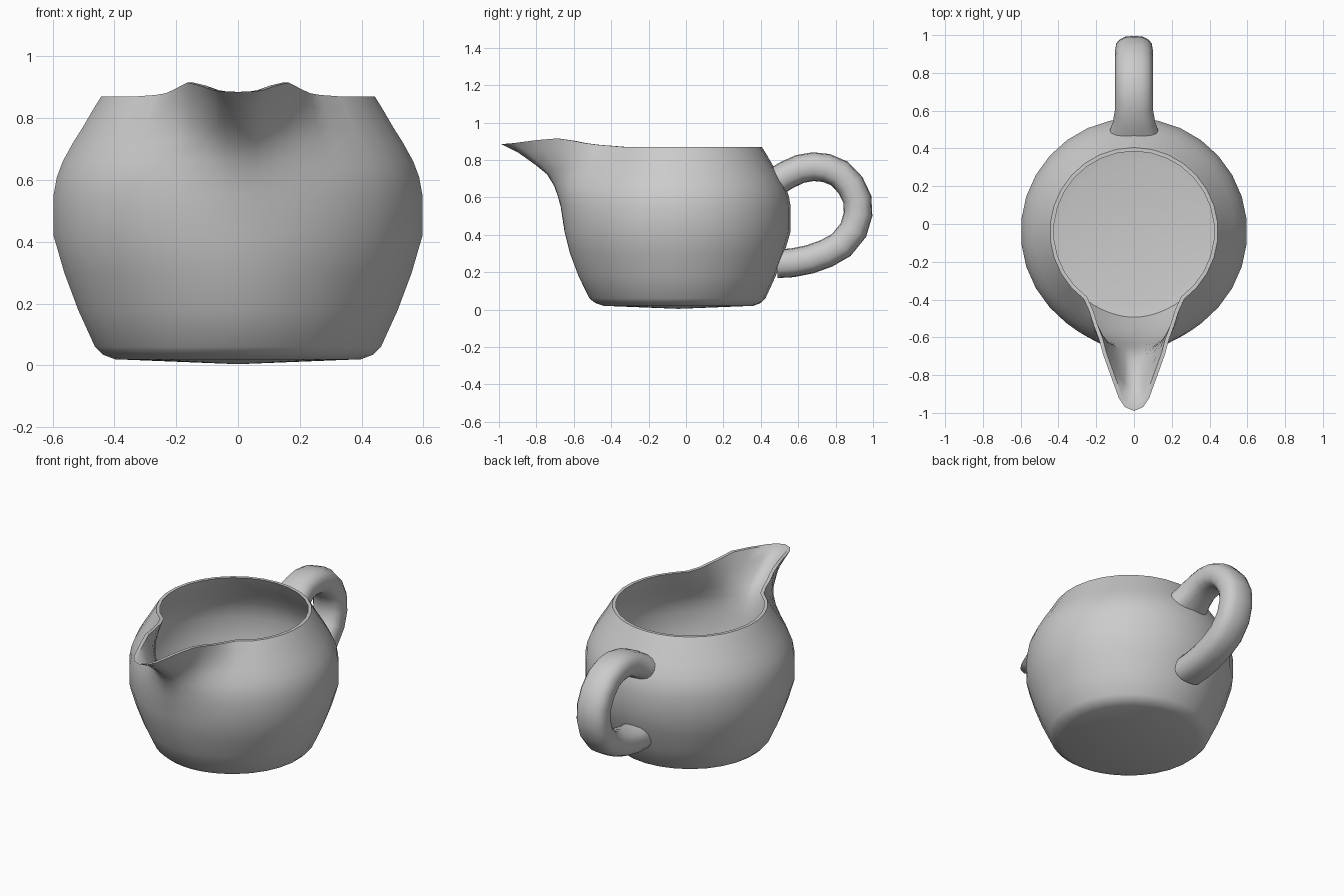
import bpy, bmesh
from math import sin, cos, radians, pi, exp, copysign
from mathutils import Vector

if "Cube" in bpy.data.objects:
    bpy.data.objects.remove(bpy.data.objects["Cube"])

CY = -0.04  # y of the body axis


def finish(bm, name, angle):
    bmesh.ops.recalc_face_normals(bm, faces=bm.faces)
    mesh = bpy.data.meshes.new(name)
    bm.to_mesh(mesh)
    bm.free()
    ob = bpy.data.objects.new(name, mesh)
    bpy.context.collection.objects.link(ob)
    bpy.ops.object.select_all(action='DESELECT')
    ob.select_set(True)
    bpy.context.view_layer.objects.active = ob
    bpy.ops.object.shade_smooth_by_angle(angle=radians(angle))
    return ob


def loft(bm, rings):
    loops = [[bm.verts.new(p) for p in ring] for ring in rings]
    for a, b in zip(loops, loops[1:]):
        n = len(a)
        for i in range(n):
            j = (i + 1) % n
            bm.faces.new((a[i], a[j], b[j], b[i]))
    return loops


def fan(bm, loop, point):
    c = bm.verts.new(point)
    for i in range(len(loop)):
        bm.faces.new((loop[i], loop[(i + 1) % len(loop)], c))


# Rim outline: angle from the front, spout reach beyond the round rim, lift
spout = [(0, .505, .015), (3, .485, .016), (5.2, .44, .02), (9.3, .325, .036),
         (14.2, .225, .045), (18, .155, .034), (23, .098, .02), (29, .04, .01),
         (36.6, 0, .005)]
half = spout + [(a, 0, 0) for a in range(48, 181, 12)]
outline = half + [(-a, s, d) for a, s, d in reversed(half[1:-1])]

# Body profile: height, radius, spout amount, soft front bulge
profile = [(.02, .40, 0, 0), (.035, .44, 0, .005), (.06, .465, 0, .012),
           (.18, .52, 0, .015), (.3, .565, 0, .015), (.42, .6, 0, .01),
           (.55, .6, .01, .025), (.61, .589, .035, .04), (.66, .57, .09, .05),
           (.72, .537, .24, .045), (.77, .505, .46, .03),
           (.83, .47, .73, .02), (.87, .445, 1, 0)]


def ring(row):
    z, r, w, g = row
    pts = []
    for a, s, d in outline:
        rad = r + w * s + g * exp(-(a / 24) ** 2)
        t = radians(a)
        pts.append(Vector((rad * sin(t), CY - rad * cos(t), z + d * (z / .87) ** 8)))
    return pts


def inset(pts, t, lift=0):
    n = len(pts)
    out = []
    for i, p in enumerate(pts):
        d = pts[(i + 1) % n] - pts[i - 1]
        inward = Vector((-d.y, d.x, 0)).normalized()
        out.append(p + inward * t + Vector((0, 0, lift)))
    return out


# Hollow jug body with pouring spout
outer = [ring(r) for r in profile]
inner = [inset(outer[-1], .02)] + [inset(p, .024) for p in reversed(outer[2:-1])]
inner.append(inset(outer[0], .02, .03))
bm = bmesh.new()
loops = loft(bm, outer + inner)
fan(bm, loops[0], (0, CY, .004))
fan(bm, loops[-1], (0, CY, .045))
finish(bm, "jug_body", 50)

# Looped handle: rounded section swept along a y-z path
path = [(.49, .69), (.54, .72), (.61, .752), (.68, .764), (.75, .757), (.82, .728),
        (.88, .665), (.916, .59), (.92, .51), (.895, .425), (.83, .345),
        (.75, .3), (.66, .268), (.57, .25), (.485, .245)]
rings = []
for i, (y, z) in enumerate(path):
    a, b = path[max(i - 1, 0)], path[min(i + 1, len(path) - 1)]
    t = Vector((0, b[0] - a[0], b[1] - a[1])).normalized()
    nrm = Vector((0, -t.z, t.y))
    flare = 1.3 if i == 0 else 1.12 if i == 1 else 1
    sec = []
    for k in range(16):
        c, s = cos(2 * pi * k / 16), sin(2 * pi * k / 16)
        x = copysign(abs(c) ** .8, c) * .1 * flare
        h = copysign(abs(s) ** .8, s) * .077
        sec.append(Vector((x, y, z)) + nrm * h)
    rings.append(sec)
bm = bmesh.new()
loops = loft(bm, rings)
bm.faces.new(loops[0])
bm.faces.new(loops[-1])
finish(bm, "handle", 50)
